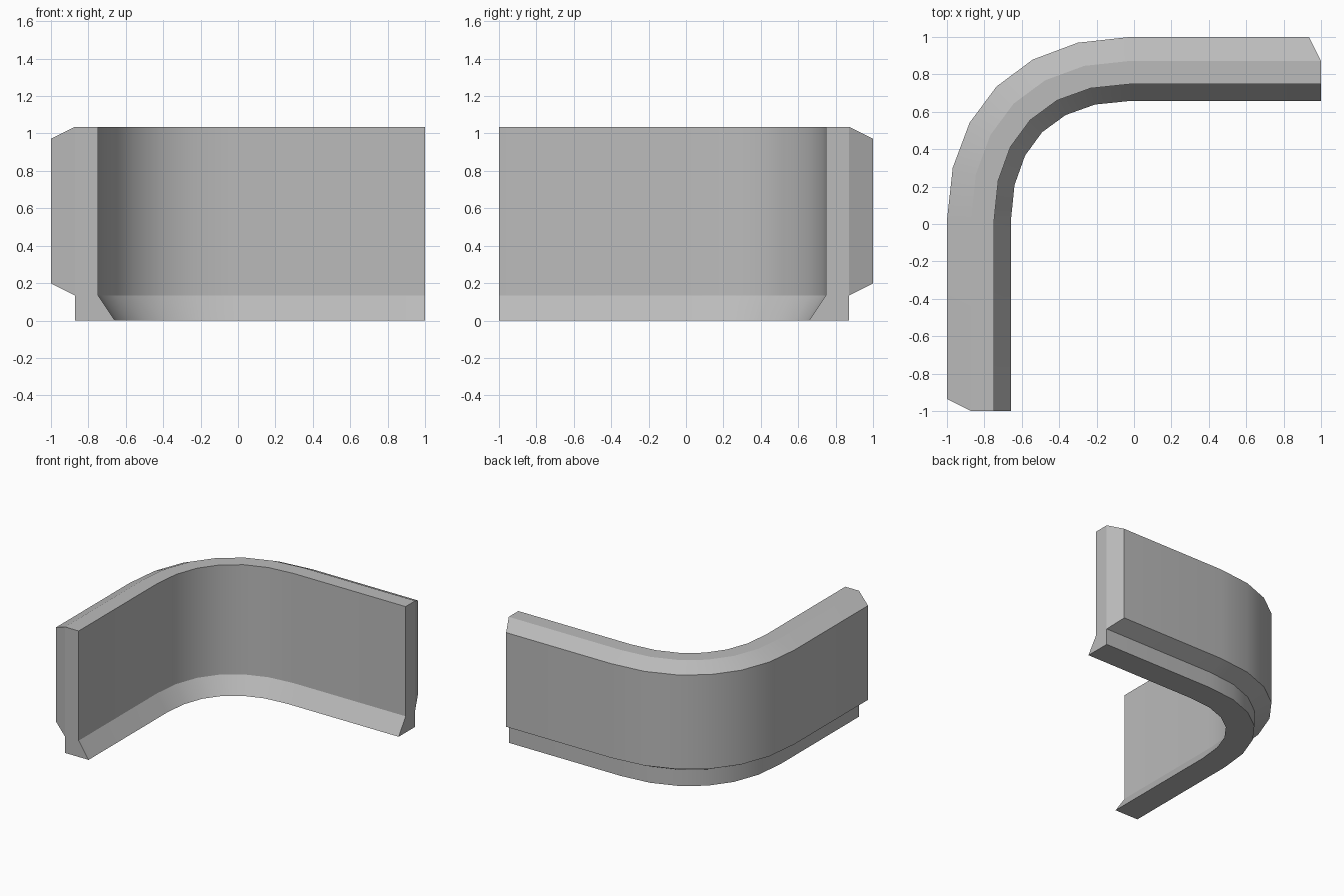
import bpy
import bmesh
import math
from mathutils import Vector
from mathutils.geometry import interpolate_bezier

default_cube = bpy.data.objects.get("Cube")
if default_cube:
    bpy.data.objects.remove(default_cube, do_unlink=True)

# Plain grey material
grey = bpy.data.materials.new("plain_grey")
grey.use_nodes = True
colour = (0.5, 0.5, 0.5, 1)
grey.diffuse_color = colour
grey.node_tree.nodes["Principled BSDF"].inputs["Base Color"].default_value = colour

# Wall cross-section: depth inward from the outer face, height
PROFILE = [(0, 0.198), (0, 0.972), (0.128, 1.035), (0.252, 1.035),
           (0.252, 0.134), (0.342, 0), (0.128, 0), (0.128, 0.134)]
BEND_START = 0.02
STEPS = 6


def rail(depth, height):
    """Path of one profile corner: straight arm, bend, straight arm."""
    r = 1 - depth
    k = 0.62 - 0.569 * depth
    end = 0.935 if depth == 0 else 1      # outer face is chamfered at both ends
    bend = interpolate_bezier(Vector((-r, BEND_START)), Vector((-r, k)),
                              Vector((-k, r)), Vector((-BEND_START, r)), STEPS + 1)
    path = [(-r, -end)] + [(p[0], p[1]) for p in bend] + [(end, r)]
    return [(x, y, height) for x, y in path]


# Sweep the cross-section around the corner
bm = bmesh.new()
rails = [[bm.verts.new(p) for p in rail(*corner)] for corner in PROFILE]
for a, b in zip(rails, rails[1:] + rails[:1]):
    for i in range(len(a) - 1):
        bm.faces.new((a[i], a[i + 1], b[i + 1], b[i]))

# End caps: a flat end and a slanted chamfer
for i in (0, -1):
    ring = [r[i] for r in rails]
    bm.faces.new(ring[2:])
    bm.faces.new((ring[-1], ring[0], ring[1], ring[2]))
bmesh.ops.recalc_face_normals(bm, faces=bm.faces)

mesh = bpy.data.meshes.new("corner_wall")
bm.to_mesh(mesh)
bm.free()
mesh.materials.append(grey)
wall = bpy.data.objects.new("corner_wall", mesh)
bpy.context.collection.objects.link(wall)

# Smooth around the bend, crisp along the profile edges
bpy.ops.object.select_all(action="DESELECT")
wall.select_set(True)
bpy.context.view_layer.objects.active = wall
bpy.ops.object.shade_smooth_by_angle(angle=math.radians(22))
